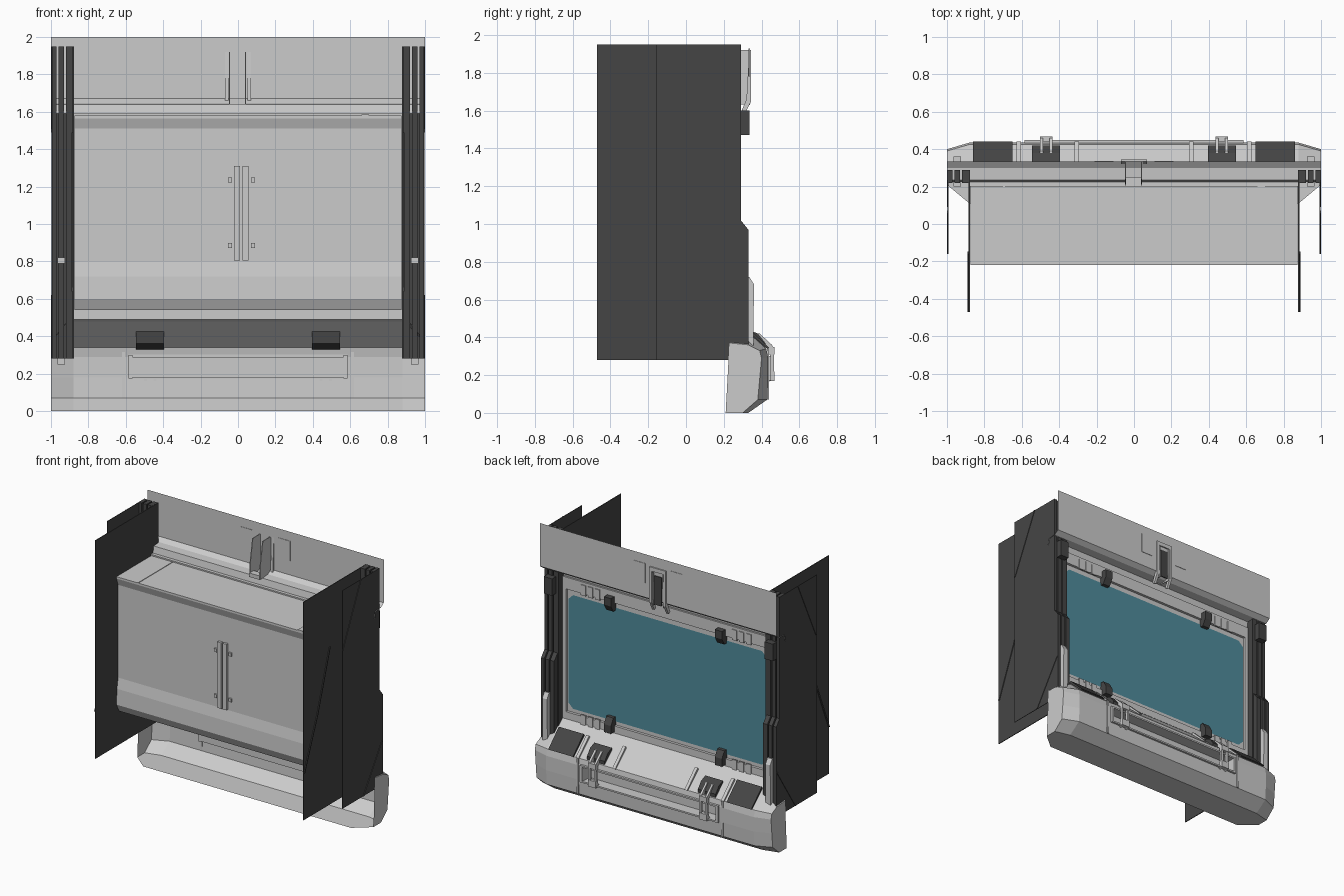
import bpy, bmesh, math

def material(name, col):
    m = bpy.data.materials.new(name)
    m.diffuse_color = (*col, 1)
    return m

DARK = material("dark_grey", (0.06, 0.06, 0.06))
BLUE = material("blue_screen", (0.08, 0.26, 0.33))

def make(name, verts, faces, mat=None, fix=True):
    me = bpy.data.meshes.new(name)
    me.from_pydata(verts, [], faces)
    if fix:
        bm = bmesh.new()
        bm.from_mesh(me)
        bmesh.ops.recalc_face_normals(bm, faces=bm.faces)
        bm.to_mesh(me)
        bm.free()
    ob = bpy.data.objects.new(name, me)
    bpy.context.collection.objects.link(ob)
    if mat:
        me.materials.append(mat)
    return ob

def prism(name, prof, x0, x1, mat=None):
    """Closed (y, z) profile extruded along x."""
    n = len(prof)
    v = [(x, y, z) for x in (x0, x1) for y, z in prof]
    f = [tuple(range(n)), tuple(range(2 * n - 1, n - 1, -1))]
    f += [(i, (i + 1) % n, n + (i + 1) % n, n + i) for i in range(n)]
    return make(name, v, f, mat)

def box(name, x0, x1, y0, y1, z0, z1, mat=None):
    return prism(name, [(y0, z0), (y1, z0), (y1, z1), (y0, z1)], x0, x1, mat)

def loft(name, sections, skip=(), mat=None):
    """Open skin through (x, profile) sections."""
    n = len(sections[0][1])
    v = [(x, y, z) for x, p in sections for y, z in p]
    f = [(s * n + i, s * n + i + 1, (s + 1) * n + i + 1, (s + 1) * n + i)
         for s in range(len(sections) - 1) for i in range(n - 1) if (s, i) not in skip]
    return make(name, v, f, mat)

def crease(name, pts, x, s):
    """Thin raised line on a side panel."""
    w = 0.012
    prof = pts + [(y + w, z) for y, z in reversed(pts)]
    return prism(name, prof, x, x + s * 0.006, DARK)

# central case
body = [(-0.22, 1.58), (-0.22, 1.565), (-0.2, 1.51), (-0.2, 0.8), (-0.215, 0.72), (-0.22, 0.6),
        (-0.19, 0.54), (0.2, 0.54), (0.2, 1.5), (0.22, 1.58)]
prism("case_body", body, -0.875, 0.875)
box("case_top_rib", 0.66, 0.7, -0.22, 0.22, 1.58, 1.585)
box("case_top_seam", -0.7, -0.69, -0.22, 0.22, 1.58, 1.584)

# twin handle plates with clips on the front
box("front_handle_left", -0.022, 0.012, -0.22, -0.2, 0.805, 1.31)
box("front_handle_right", 0.024, 0.055, -0.22, -0.2, 0.805, 1.31)
for z in (0.885, 1.235):
    for x in (-0.043, 0.08):
        box("handle_clip", x - 0.011, x + 0.011, -0.212, -0.2, z - 0.013, z + 0.013)

# screen with clipped corners, and its frame
c, X, Z0, Z1 = 0.04, 0.84, 0.59, 1.46
out = [(-X + c, Z0), (X - c, Z0), (X, Z0 + c), (X, Z1 - c),
       (X - c, Z1), (-X + c, Z1), (-X, Z1 - c), (-X, Z0 + c)]
make("screen", [(x, 0.224, z) for x, z in out], [tuple(range(7, -1, -1))], BLUE, False)
box("screen_backing", -0.875, 0.875, 0.2, 0.218, 0.5, 1.58)
box("frame_top", -0.88, 0.88, 0.2, 0.238, 1.5, 1.59)
box("frame_bottom", -0.88, 0.88, 0.2, 0.238, 0.49, 0.56)
for s in (-1, 1):
    box("frame_side", s * 0.85, s * 0.88, 0.2, 0.238, 0.5, 1.59)

# screen clips, and rows of frame ribs
for x in (-0.47, 0.47):
    for z, d in ((1.49, 1), (0.575, -1)):
        prof = [(0.21, z - d * 0.05), (0.25, z - d * 0.05), (0.28, z), (0.28, z + d * 0.06), (0.21, z + d * 0.06)]
        prism("screen_clip", prof, x - 0.03, x + 0.03, DARK)
for x in (-0.7, -0.64, -0.58, 0.58, 0.64, 0.7):
    box("frame_rib_top", x - 0.02, x + 0.02, 0.235, 0.245, 1.49, 1.57)
    box("frame_rib_bottom", x - 0.02, x + 0.02, 0.235, 0.245, 0.5, 0.575)

# upright header sheet with folded shelf
header = [(0.335, 2.0), (0.335, 1.67), (0.30, 1.645), (0.235, 1.64), (0.225, 1.59)]
loft("header_sheet", [(-1, header), (1, header)])

# header bracket and side windows
for x in (-0.045, 0.04):
    plate = [(0.21, 1.64), (0.34, 1.63), (0.345, 1.9), (0.33, 1.92), (0.24, 1.92), (0.21, 1.75)]
    prism("bracket_plate", plate, x - 0.003, x + 0.003)
box("bracket_foot", -0.045, 0.04, 0.2, 0.25, 1.64, 1.67)
loop = [(0.335, 1.92), (0.345, 1.9), (0.345, 1.65), (0.31, 1.58), (0.29, 1.59), (0.32, 1.66)]
for x in (-0.07, 0.05):
    prism("bracket_arm", loop, x, x + 0.02)
box("bracket_crossbar", -0.07, 0.07, 0.335, 0.345, 1.89, 1.92)
box("bracket_tongue", -0.03, 0.03, 0.336, 0.342, 1.64, 1.86, DARK)
for s in (-1, 1):
    box("header_window", s * 0.11, s * 0.21, 0.332, 0.338, 1.78, 1.93)

# side assemblies, mirrored
for s in (-1, 1):
    # outer and inner side sheets
    outer = [(-0.16, 0.28), (0.33, 0.28), (0.33, 0.97), (0.29, 1.02), (0.29, 1.95), (-0.16, 1.95)]
    prism("outer_side_panel", outer, s * 0.996, s * 0.992, DARK)
    box("inner_side_panel", s * 0.878, s * 0.884, -0.47, 0.29, 0.28, 1.95, DARK)
    # diagonal creases
    crease("outer_crease", [(-0.16, 1.49), (0.06, 1.95)], s * 0.994, s)
    crease("outer_corner_crease", [(0.09, 0.28), (0.315, 0.62)], s * 0.994, s)
    crease("inner_crease", [(-0.47, 0.64), (-0.31, 1.03), (-0.16, 1.49)], s * 0.884, s)
    # vertical rails along the back
    rail = [(0.22, 0.28), (0.33, 0.28), (0.33, 0.97), (0.29, 1.02), (0.29, 1.95), (0.22, 1.95)]
    prism("rail_inner", rail, s * 0.885, s * 0.92, DARK)
    prism("rail_middle", rail, s * 0.93, s * 0.96, DARK)
    prism("rail_outer", rail, s * 0.97, s * 0.992, DARK)
    box("rail_web", s * 0.884, s * 0.992, 0.25, 0.265, 0.28, 1.62, DARK)
    box("rail_catch", s * 0.9, s * 0.97, 0.28, 0.335, 1.47, 1.6, DARK)
    # lower grey fin
    fin = [(0.27, 0.25), (0.355, 0.25), (0.36, 0.68), (0.335, 0.72), (0.27, 0.72)]
    prism("rail_fin", fin, s * 0.925, s * 0.965)
    box("rail_button", s * 0.925, s * 0.965, 0.2, 0.23, 0.79, 0.82)

# lower tray skin, open to the front, with a slot left out for the recess
mid = [(0.11, 0), (0.33, 0), (0.43, 0.07), (0.435, 0.18), (0.435, 0.29),
       (0.425, 0.34), (0.27, 0.48), (0.22, 0.52)]
end = [(0.21, 0), (0.30, 0), (0.38, 0.07), (0.39, 0.18), (0.40, 0.29),
       (0.39, 0.33), (0.33, 0.36), (0.23, 0.37)]
loft("tray_skin", [(-1, end), (-0.88, mid), (-0.585, mid), (0.585, mid), (0.88, mid), (1, end)], {(2, 3)})
for s in (-1, 1):
    make("tray_end_wall", [(s, y, z) for y, z in end], [tuple(range(8))])
    # sloped end plates and divider strips on the tray top
    slope = [(0.3, 0.455), (0.43, 0.34), (0.44, 0.345), (0.31, 0.47)]
    prism("tray_end_plate", slope, s * 0.65, s * 0.86, DARK)
    for x in (0.305, 0.615):
        prism("tray_strip", slope, s * (x - 0.012), s * (x + 0.012))
    box("tray_face_seam", s * 0.605, s * 0.62, 0.43, 0.44, 0.07, 0.34)
    # latch: base block, hook sides, pull loop
    lx = s * 0.47
    base = [(0.33, 0.36), (0.42, 0.33), (0.42, 0.37), (0.38, 0.42), (0.33, 0.44)]
    prism("latch_base", base, lx - 0.075, lx + 0.075, DARK)
    hook = [(0.36, 0.42), (0.39, 0.42), (0.455, 0.36), (0.465, 0.34), (0.465, 0.18), (0.43, 0.16),
            (0.43, 0.19), (0.445, 0.2), (0.445, 0.33), (0.37, 0.39)]
    for dx in (-0.025, 0.025):
        prism("latch_arm", hook, lx + dx - 0.008, lx + dx + 0.008)
    box("latch_pull", lx - 0.033, lx + 0.033, 0.44, 0.468, 0.17, 0.22)
    box("latch_bridge", lx - 0.033, lx + 0.033, 0.44, 0.468, 0.31, 0.35)

# recessed slot in the tray face and its rim
R = 0.585
rv = [(x, y, z) for y in (0.435, 0.36) for x, z in ((-R, 0.18), (R, 0.18), (R, 0.29), (-R, 0.29))]
make("tray_recess", rv, [(4, 5, 6, 7), (0, 1, 5, 4), (1, 2, 6, 5), (2, 3, 7, 6), (3, 0, 4, 7)])
for z in (0.172, 0.29):
    box("recess_rim", -R, R, 0.43, 0.45, z, z + 0.012)
for s in (-1, 1):
    box("recess_rim_end", s * (R - 0.02), s * R, 0.36, 0.45, 0.175, 0.3)
